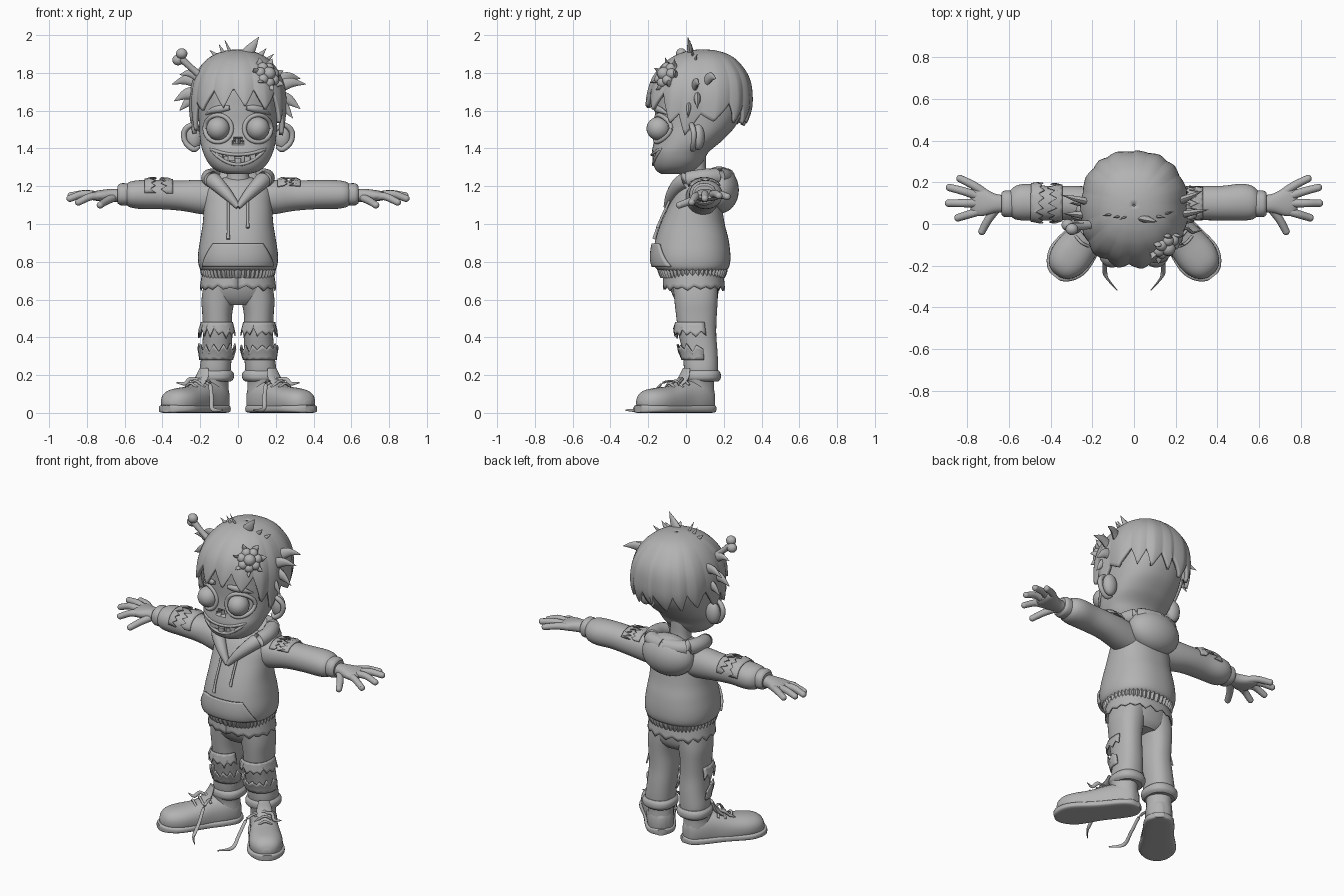
import bpy, bmesh, math, random
from mathutils import Vector, Matrix

random.seed(4)
if "Cube" in bpy.data.objects:
    bpy.data.objects.remove(bpy.data.objects["Cube"])

grey = bpy.data.materials.new("clay_grey")
grey.use_nodes = True
grey.diffuse_color = (0.45, 0.45, 0.45, 1)
grey.node_tree.nodes["Principled BSDF"].inputs["Base Color"].default_value = (0.45, 0.45, 0.45, 1)
parts = []
TAU = math.tau


def finish(name, bm, s=1, thick=0, mat=None):
    if mat:
        bm.transform(mat)
    for v in bm.verts:
        v.co.x *= s
    bmesh.ops.recalc_face_normals(bm, faces=bm.faces)
    me = bpy.data.meshes.new(name)
    bm.to_mesh(me)
    bm.free()
    me.materials.append(grey)
    ob = bpy.data.objects.new(name, me)
    bpy.context.collection.objects.link(ob)
    if thick:
        m = ob.modifiers.new("thickness", 'SOLIDIFY')
        m.thickness, m.offset = thick, 0
    parts.append(ob)
    return ob


def skin(name, rows, closed=True, caps=True, **kw):
    """Join rows of points into a surface."""
    bm = bmesh.new()
    vs = [[bm.verts.new(p) for p in r] for r in rows]
    n = len(rows[0])
    for a, b in zip(vs, vs[1:]):
        for j in range(n if closed else n - 1):
            k = (j + 1) % n
            bm.faces.new((a[j], a[k], b[k], b[j]))
    if closed and caps:
        bm.faces.new(vs[0])
        bm.faces.new(vs[-1])
    return finish(name, bm, **kw)


def at(prof, t):
    """Smoothly interpolate profile rows (t, centre u, centre v, radius u, radius v)."""
    t = min(max(t, prof[0][0]), prof[-1][0])
    i = max(k for k in range(len(prof) - 1) if prof[k][0] <= t)

    def slope(k, c):
        a, b = prof[max(k - 1, 0)], prof[min(k + 1, len(prof) - 1)]
        return (b[c] - a[c]) / (b[0] - a[0])
    p, q = prof[i], prof[i + 1]
    h = q[0] - p[0]
    x = (t - p[0]) / h
    return [p[c] * (1 + 2 * x) * (1 - x) ** 2 + slope(i, c) * h * x * (1 - x) ** 2
            + q[c] * x * x * (3 - 2 * x) + slope(i + 1, c) * h * x * x * (x - 1) for c in (1, 2, 3, 4)]


def point(prof, t, a, off=0, axis='z', p=2.3):
    cu, cv, ru, rv = at(prof, t)
    sn, cs = math.sin(a), math.cos(a)
    u = cu + (max(ru, .003) + off) * math.copysign(abs(sn) ** (2 / p), sn)
    v = cv - (max(rv, .003) + off) * math.copysign(abs(cs) ** (2 / p), cs)
    return Vector({'z': (u, v, t), 'x': (t, u, v), 'y': (u, t, v)}[axis])


def loft(name, prof, axis='z', n=40, m=28, p=2.3, deform=None, **kw):
    lo, hi = prof[0][0], prof[-1][0]
    rows = []
    for k in range(m + 1):
        t = lo + (hi - lo) * (1 - math.cos(math.pi * k / m)) / 2
        r = [point(prof, t, TAU * j / n, 0, axis, p) for j in range(n)]
        rows.append([deform(v) for v in r] if deform else r)
    return skin(name, rows, **kw)


def tube(name, pts, radii, n=10, m=14, flat=1, loop=False, **kw):
    """Sweep a round or flattened section along a smooth path."""
    prof = [(i, *p, r) for i, (p, r) in enumerate(zip(pts, radii))]
    path = [at(prof, (len(pts) - 1) * k / m) for k in range(m + 1)]
    rows = []
    for k, q in enumerate(path):
        d = Vector(path[min(k + 1, m)][:3]) - Vector(path[max(k - 1, 0)][:3])
        ref = Vector((0, 1, 0)) if abs(d.normalized().y) < .85 else Vector((0, 0, 1))
        e = d.cross(ref).normalized()
        f = e.cross(d).normalized()
        rows.append([Vector(q[:3]) + max(q[3], .001) * (math.cos(TAU * j / n) * e
                     + flat * math.sin(TAU * j / n) * f) for j in range(n)])
    return skin(name, rows, **kw)


def ball(name, loc, size, **kw):
    bm = bmesh.new()
    bmesh.ops.create_uvsphere(bm, u_segments=28, v_segments=16, radius=1)
    bm.transform(Matrix.Translation(loc) @ Matrix.Diagonal((*size, 1)))
    return finish(name, bm, **kw)


def ragged(name, prof, t0, t1, a0=0, a1=TAU, teeth=14, jag=.03, flare=.015, off=.006, axis='z', **kw):
    """Torn strip of cloth hugging a profile, with a jagged free edge."""
    n = teeth * 2
    ends = [t1 + (jag if j % 2 else -jag) * random.uniform(.2, 1) for j in range(n + 1)]
    ends[-1] = ends[0]
    rows = [[point(prof, t0 + (e - t0) * k / 4, a0 + (a1 - a0) * j / n, off + flare * k / 4, axis)
             for j, e in enumerate(ends)] for k in range(5)]
    return skin(name, rows, closed=False, thick=.008, **kw)


def front_y(prof, x, z, p=2.3):
    cu, cv, ru, rv = at(prof, z)
    return cv - rv * max(0, 1 - abs(x / ru) ** p) ** (1 / p)


def tri(x):
    return abs((x % 1) * 2 - 1)


# Head with sunken mouth, nose and eye sockets
HEAD = [(1.265, 0, -.06, .06, .07), (1.28, 0, -.055, .11, .1), (1.32, 0, -.045, .155, .13),
        (1.38, 0, -.03, .185, .15), (1.44, 0, .01, .2, .18), (1.52, 0, .05, .206, .213),
        (1.62, 0, .07, .212, .235), (1.72, 0, .075, .21, .235), (1.81, 0, .08, .175, .195),
        (1.87, 0, .085, .1, .11), (1.885, 0, .085, .02, .02)]
upper = lambda x: 1.367 + .03 * (x / .145) ** 2
lower = lambda x: 1.315 + .08 * (x / .145) ** 2


def sculpt(v):
    if v.y < 0:
        x = abs(v.x)
        if x < .145 and lower(x) < v.z < upper(x):
            v.y += .03
        if math.hypot(x - .105, v.z - 1.505) < .068:
            v.y += .025
        if 1.425 < v.z < 1.47 and .006 < x < .03 - (v.z - 1.425) * .5:
            v.y += .025
    return v


loft("head", HEAD, n=150, m=100, deform=sculpt)
loft("neck", [(1.18, 0, .06, .075, .07), (1.27, 0, .05, .058, .058), (1.36, 0, .04, .065, .065)])

# Lips and teeth
for label, f in (("upper_lip", upper), ("lower_lip", lower)):
    xs = [.15 * (k / 6 - 1) for k in range(13)]
    tube(label, [(x, front_y(HEAD, x, f(x)) + .002, f(x)) for x in xs],
         [.003] + [.009] * 11 + [.003], m=36)
for i, (x, top) in enumerate([(-.1, 1), (-.035, 1), (.075, 1), (-.06, 0), (.0, 0), (.05, 0)]):
    z = upper(x) - .014 if top else lower(x) + .014
    w = .019 if top else .016
    loft(f"tooth_{i}", [(z - .018, x, front_y(HEAD, x, z) + .012, w, .012),
                        (z + .018, x, front_y(HEAD, x, z) + .012, w, .012)], n=24, m=4, p=5)

# Eyes, brows and ears
for s, side in ((1, "left"), (-1, "right")):
    ball(side + "_eye", (.105, -.145, 1.505), (.062, .064, .062), s=s)
    ring = [(.105 + .071 * math.cos(a), front_y(HEAD, .105 + .071 * math.cos(a), 1.505 + .071 * math.sin(a)),
             1.505 + .071 * math.sin(a)) for a in [TAU * k / 16 for k in range(17)]]
    tube(side + "_eye_rim", ring, [.012] * 17, m=40, s=s)
    tube(side + "_brow", [(x, front_y(HEAD, x, z) - .004, z) for x, z in
                          ((.045, 1.615), (.09, 1.61), (.135, 1.6), (.17, 1.58))],
         [.012, .019, .016, .004], flat=.8, s=s)
    ball(side + "_ear", (.235, .065, 1.46), (.045, .035, .068), s=s)
    tube(side + "_ear_rim", [(.2, .045, 1.5), (.245, .03, 1.525), (.285, .04, 1.49), (.28, .04, 1.435),
                             (.235, .035, 1.395), (.205, .045, 1.41)], [.012, .014, .015, .014, .015, .008], s=s)

# Hair cap with jagged locks
HAIR = [(1.4, 0, .03, .2, .19), (1.5, 0, .05, .222, .232), (1.6, 0, .068, .238, .26),
        (1.7, 0, .075, .238, .26), (1.78, 0, .08, .216, .238), (1.85, 0, .085, .17, .185),
        (1.89, 0, .09, .115, .125), (1.91, 0, .09, .05, .055), (1.914, 0, .09, .004, .004)]
EDGE = [(0, 1.66), (.8, 1.64), (1.2, 1.53), (1.5, 1.5), (1.9, 1.59), (2.5, 1.57), (3.2, 1.55)]


def hair_edge(a):
    b = abs(a)
    for (a0, z0), (a1, z1) in zip(EDGE, EDGE[1:]):
        if b <= a1:
            base = z0 + (z1 - z0) * (b - a0) / (a1 - a0)
            break
    return base + .1 * (tri(a * 2.3 + .2 + .12 * math.sin(a * 5)) - .4)


rows = []
for k in range(29):
    t = (k / 28) ** 1.6
    rows.append([])
    for j in range(220):
        a = TAU * j / 220 - math.pi
        z = 1.914 - (1.914 - hair_edge(a)) * t
        rows[-1].append(point(HAIR, z, a, .014 * t * tri(a * 2.3 + .7 + .12 * math.sin(a * 5))))
skin("hair_cap", rows, caps=False, thick=.022)

# Loose tufts: root, tip, thickness
TUFTS = [((.03, .03, 1.88), (.11, .01, 1.99), .035), ((-.03, .04, 1.89), (-.07, .02, 1.975), .01),
         ((-.06, .04, 1.88), (-.1, .03, 1.95), .014), ((-.08, .05, 1.87), (-.15, .04, 1.92), .018),
         ((.09, .04, 1.87), (.15, .03, 1.93), .018), ((.12, .04, 1.85), (.19, .06, 1.9), .016),
         ((-.2, .1, 1.75), (-.35, .14, 1.74), .035), ((-.2, .04, 1.69), (-.34, .05, 1.65), .04),
         ((-.21, .1, 1.66), (-.31, .1, 1.6), .035), ((-.19, .0, 1.77), (-.31, .01, 1.79), .03),
         ((.2, .1, 1.75), (.33, .16, 1.77), .035), ((.2, .04, 1.72), (.36, .07, 1.74), .035),
         ((.2, .06, 1.67), (.33, .06, 1.61), .04), ((.2, .02, 1.64), (.29, .01, 1.56), .035)]
for i, (a, b, r) in enumerate(TUFTS):
    a, b = Vector(a), Vector(b)
    mid = (a + b) / 2 + Vector((0, 0, .018 if i > 5 else -.004))
    tube(f"hair_tuft_{i}", [a, mid, b], [r, r * .75, .001], flat=.55)

# Bone and exposed brain
tube("bone_shaft", [(-.17, .0, 1.76), (-.24, -.01, 1.82), (-.3, -.015, 1.875)], [.024, .017, .02])
ball("bone_knob_outer", (-.318, -.005, 1.868), (.03, .028, .028))
ball("bone_knob_inner", (-.298, -.025, 1.902), (.03, .028, .028))
hub, out = Vector((.15, -.1, 1.785)), Vector((.55, -.7, .45)).normalized()
e1 = out.orthogonal().normalized()
e2 = out.cross(e1)
ball("brain_middle", hub + out * .025, (.035,) * 3)
for k in range(7):
    d = e1 * math.cos(TAU * k / 7) + e2 * math.sin(TAU * k / 7)
    ball(f"brain_lobe_{k}", hub + d * .045 + out * .01, (.028,) * 3)
    tube(f"scalp_flap_{k}", [hub + d * .06 - out * .02, hub + d * .075 + out * .012, hub + d * .1 + out * .03],
         [.025, .018, .001], flat=.5)

# Hooded top
TORSO = [(.745, 0, .035, .185, .165), (.77, 0, .032, .205, .195), (.83, 0, .03, .212, .205),
         (.92, 0, .032, .2, .193), (1.0, 0, .035, .187, .17), (1.1, 0, .05, .18, .14),
         (1.18, 0, .065, .172, .118), (1.225, 0, .07, .13, .09), (1.25, 0, .07, .06, .05)]
loft("hooded_top", TORSO, n=64, m=40)
HEM = [(.715, 0, .035, .182, .165), (.74, 0, .035, .193, .177), (.775, 0, .033, .196, .185)]
skin("ribbed_hem", [[point(HEM, .715 + .06 * k / 6, TAU * j / 192, .005 * math.cos(48 * TAU * j / 192))
                     for j in range(192)] for k in range(7)])
rows = []
for k in range(13):
    v = k / 12
    half = .185 - .055 * v ** 1.5
    rows.append([(x, front_y(TORSO, x, .775 + .12 * v) - .008, .775 + .12 * v)
                 for x in [half * (j / 12 - 1) for j in range(25)]])
skin("front_pocket", rows, closed=False, thick=.016)
ball("hood_bag", (0, .175, 1.18), (.17, .105, .125))
for s, side in ((1, "left"), (-1, "right")):
    tube(side + "_hood_edge", [(0, -.105, 1.09), (.06, -.075, 1.16), (.125, -.015, 1.225), (.15, .08, 1.245),
                               (.11, .18, 1.25), (0, .215, 1.25)], [.014, .03, .042, .045, .045, .045], n=16, m=28, s=s)
    end = .92 if s < 0 else .98
    zs = [1.13 + (end - 1.13) * k / 5 for k in range(6)]
    tube(side + "_drawstring", [(.052, front_y(TORSO, .052, z) - .012, z) for z in zs], [.007] * 5 + [.01], s=s)

# Arms, cuffs and hands
ARM = [(.08, .08, 1.13, .085, .09), (.2, .09, 1.143, .088, .09), (.3, .1, 1.15, .083, .08),
       (.42, .1, 1.156, .083, .077), (.52, .105, 1.156, .088, .076), (.57, .102, 1.156, .08, .068),
       (.595, .1, 1.156, .06, .054)]
CUFF = [(.575, .097, 1.157, .058, .053), (.59, .097, 1.157, .063, .058),
        (.625, .097, 1.157, .062, .057), (.637, .097, 1.156, .052, .046)]
PALM = [(.62, .097, 1.15, .04, .034), (.67, .1, 1.152, .047, .034), (.73, .108, 1.15, .07, .029),
        (.77, .115, 1.148, .07, .022), (.785, .115, 1.146, .05, .012)]
FINGERS = {"thumb": ((.66, .075, 1.14), (.7, .02, 1.12), (.73, -.035, 1.1)),
           "index": ((.72, .07, 1.145), (.78, .05, 1.145), (.845, .03, 1.115)),
           "middle": ((.74, .1, 1.15), (.82, .1, 1.158), (.89, .1, 1.135)),
           "ring": ((.74, .13, 1.15), (.81, .155, 1.16), (.885, .175, 1.15)),
           "little": ((.72, .15, 1.15), (.77, .185, 1.155), (.835, .218, 1.145))}
for s, side in ((1, "left"), (-1, "right")):
    loft(side + "_sleeve", ARM, axis='x', p=2.1, s=s)
    loft(side + "_cuff", CUFF, axis='x', m=12, s=s)
    loft(side + "_palm", PALM, axis='x', m=16, s=s)
    for f, pts in FINGERS.items():
        tube(f"{side}_{f}_finger", pts, [.022, .02, .018], n=14, s=s)
        ball(f"{side}_{f}_tip", pts[2], (.018,) * 3, s=s)
    c, g, w = (.42, .045, 1.5) if s < 0 else (.27, .03, 1.0)
    for label, d in (("inner", -1), ("outer", 1)):
        ragged(f"{side}_sleeve_tear_{label}", ARM, c + d * (g + .03), c + d * g * .6, math.pi - w, math.pi + w,
               teeth=7, jag=.025, flare=.01, off=.002, axis='x', s=s)

# Torn shirt hem and hips
HIPS = [(.57, 0, .055, .1, .085), (.6, 0, .052, .16, .11), (.66, 0, .045, .175, .13), (.76, 0, .04, .175, .14)]
loft("trouser_seat", HIPS, m=14)
SHIRT = [(.6, 0, .045, .186, .145), (.75, 0, .038, .18, .15)]
ragged("torn_shirt_hem", SHIRT, .745, .66, teeth=18, jag=.016, flare=.008)

# Legs and shoes
LEG = [(.17, .12, .085, .075, .08), (.23, .12, .08, .082, .09), (.32, .112, .075, .079, .092),
       (.42, .108, .06, .078, .1), (.52, .11, .055, .079, .108), (.6, .105, .053, .088, .115),
       (.7, .09, .048, .088, .12)]
TURNUP = [(.165, .12, .083, .08, .085), (.18, .12, .083, .096, .1), (.21, .12, .083, .097, .1),
          (.225, .12, .083, .083, .09)]
UPPER = [(-.397, 0, .05, .02, .015), (-.385, 0, .055, .05, .04), (-.35, 0, .058, .08, .062),
         (-.29, 0, .06, .097, .072), (-.2, 0, .06, .092, .082), (-.1, 0, .065, .08, .102),
         (0, 0, .075, .078, .1), (.06, 0, .07, .06, .09), (.083, 0, .065, .02, .04)]
SOLE = [(-.41, 0, .021, .03, .018), (-.395, 0, .021, .058, .021), (-.35, 0, .021, .093, .021),
        (-.29, 0, .021, .108, .021), (-.15, 0, .021, .092, .021), (0, 0, .021, .087, .021),
        (.06, 0, .021, .068, .021), (.092, 0, .021, .025, .018)]
ANKLE = [(.08, 0, 0, .076, .08), (.15, 0, 0, .073, .076), (.19, 0, -.004, .078, .08), (.215, 0, -.006, .07, .072)]
foot = Matrix.Translation((.128, .07, 0)) @ Matrix.Rotation(math.radians(38), 4, 'Z')


def flatten(v):
    v.z = max(v.z, .02)
    return v


for s, side in ((1, "left"), (-1, "right")):
    loft(side + "_trouser_leg", LEG, s=s)
    loft(side + "_trouser_turnup", TURNUP, m=12, s=s)
    ragged(side + "_knee_tear_top", LEG, .48, .42, -1.2, 1.9, teeth=8, jag=.03, s=s)
    ragged(side + "_knee_tear_bottom", LEG, .28, .345, -1.4, 1.7, teeth=7, jag=.025, s=s)
    loft(side + "_shoe_upper", UPPER, axis='y', deform=flatten, s=s, mat=foot)
    loft(side + "_shoe_sole", SOLE, axis='y', p=4, s=s, mat=foot)
    loft(side + "_shoe_collar", ANKLE, m=14, s=s, mat=foot)
    tube(side + "_shoe_tongue", [(0, -.17, .13), (0, -.11, .18), (0, -.085, .235)], [.04, .045, .03],
         flat=.3, s=s, mat=foot)
    for k in range(3):
        y, z = -.11 - .04 * k, .178 - .014 * k
        tube(f"{side}_lace_{k}", [(-.055, y, z - .03), (0, y - .012, z + .006), (.055, y, z - .03)],
             [.007] * 3, s=s, mat=foot)
    tube(side + "_long_lace", [(.17, -.03, .17), (.15, -.12, .16), (.14, -.19, .08), (.135, -.25, .02), (.08, -.32, .014)],
         [.008, .01, .011, .011, .004], m=24, flat=.6, s=s)
    tube(side + "_short_lace", [(.19, -.03, .17), (.25, -.02, .18), (.28, -.04, .155), (.325, -.03, .16)],
         [.008, .011, .01, .003], flat=.6, s=s)

# Smooth shading with crisp edges
bpy.ops.object.select_all(action='DESELECT')
for ob in parts:
    ob.select_set(True)
bpy.context.view_layer.objects.active = parts[0]
bpy.ops.object.shade_smooth_by_angle(angle=math.radians(40))
